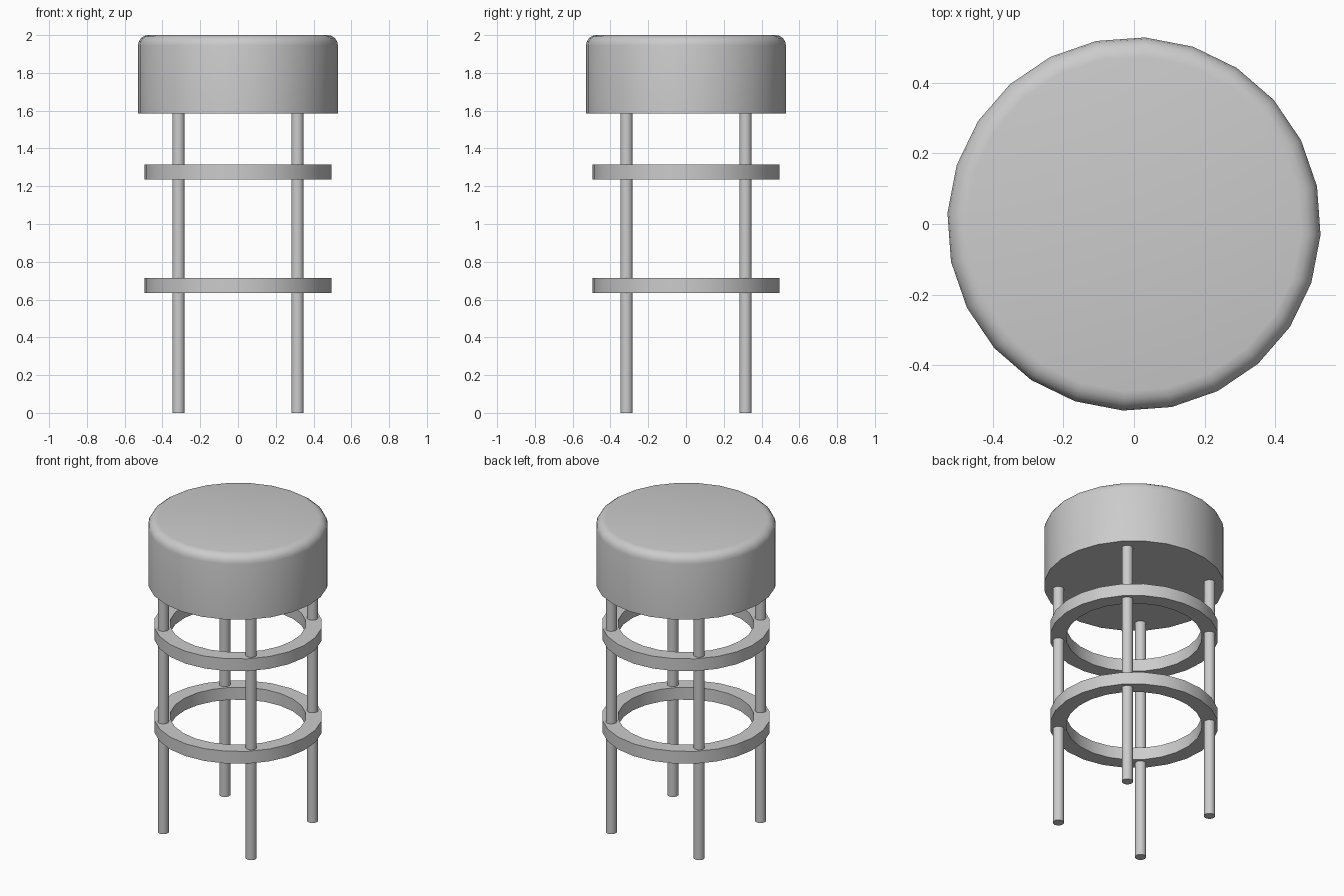
import bpy, bmesh, math

if "Cube" in bpy.data.objects:
    bpy.data.objects.remove(bpy.data.objects["Cube"])

grey = bpy.data.materials.new("plain grey")
GREY = (0.6, 0.6, 0.6, 1)
grey.diffuse_color = GREY
grey.use_nodes = True
grey.node_tree.nodes["Principled BSDF"].inputs["Base Color"].default_value = GREY

TURN = math.radians(-3.4)


def lathe(name, profile, sides, turn=0, centre=(0, 0), closed=False):
    """Spin (radius, z) points round a vertical axis; open profiles get capped ends."""
    bm = bmesh.new()
    rings = []
    for r, z in profile:
        angles = [turn + math.tau * i / sides for i in range(sides)]
        rings.append([bm.verts.new((r * math.cos(a), r * math.sin(a), z)) for a in angles])
    pairs = list(zip(rings, rings[1:]))
    if closed:
        pairs.append((rings[-1], rings[0]))
    else:
        bm.faces.new(rings[0][::-1])
        bm.faces.new(rings[-1])
    for low, high in pairs:
        for i in range(sides):
            j = (i + 1) % sides
            bm.faces.new((low[i], low[j], high[j], high[i]))
    bmesh.ops.recalc_face_normals(bm, faces=bm.faces)
    mesh = bpy.data.meshes.new(name)
    bm.to_mesh(mesh)
    bm.free()
    mesh.materials.append(grey)
    obj = bpy.data.objects.new(name, mesh)
    obj.location = (*centre, 0)
    bpy.context.collection.objects.link(obj)
    bpy.ops.object.select_all(action="DESELECT")
    obj.select_set(True)
    bpy.context.view_layer.objects.active = obj
    bpy.ops.object.shade_smooth_by_angle(angle=math.radians(35))
    return obj


# Seat: a thick drum with a rounded upper rim
radius, rim, top = 0.53, 0.055, 2.0
seat = [(radius, 1.585)]
for step in range(5):
    a = math.pi / 2 * step / 4
    seat.append((radius - rim + rim * math.cos(a), top - rim + rim * math.sin(a)))
lathe("seat", seat, 24, TURN)

# Four straight legs
for side, x in (("left", 0.315), ("right", -0.315)):
    for end, y in (("front", -0.315), ("back", 0.315)):
        lathe(f"{end}_{side}_leg", [(0.033, 0), (0.033, 1.59)], 16, centre=(x, y))

# Two flat hoops tying the legs together
for name, z in (("lower_hoop", 0.635), ("upper_hoop", 1.235)):
    section = [(0.40, z), (0.495, z), (0.495, z + 0.08), (0.40, z + 0.08)]
    lathe(name, section, 24, TURN, closed=True)
